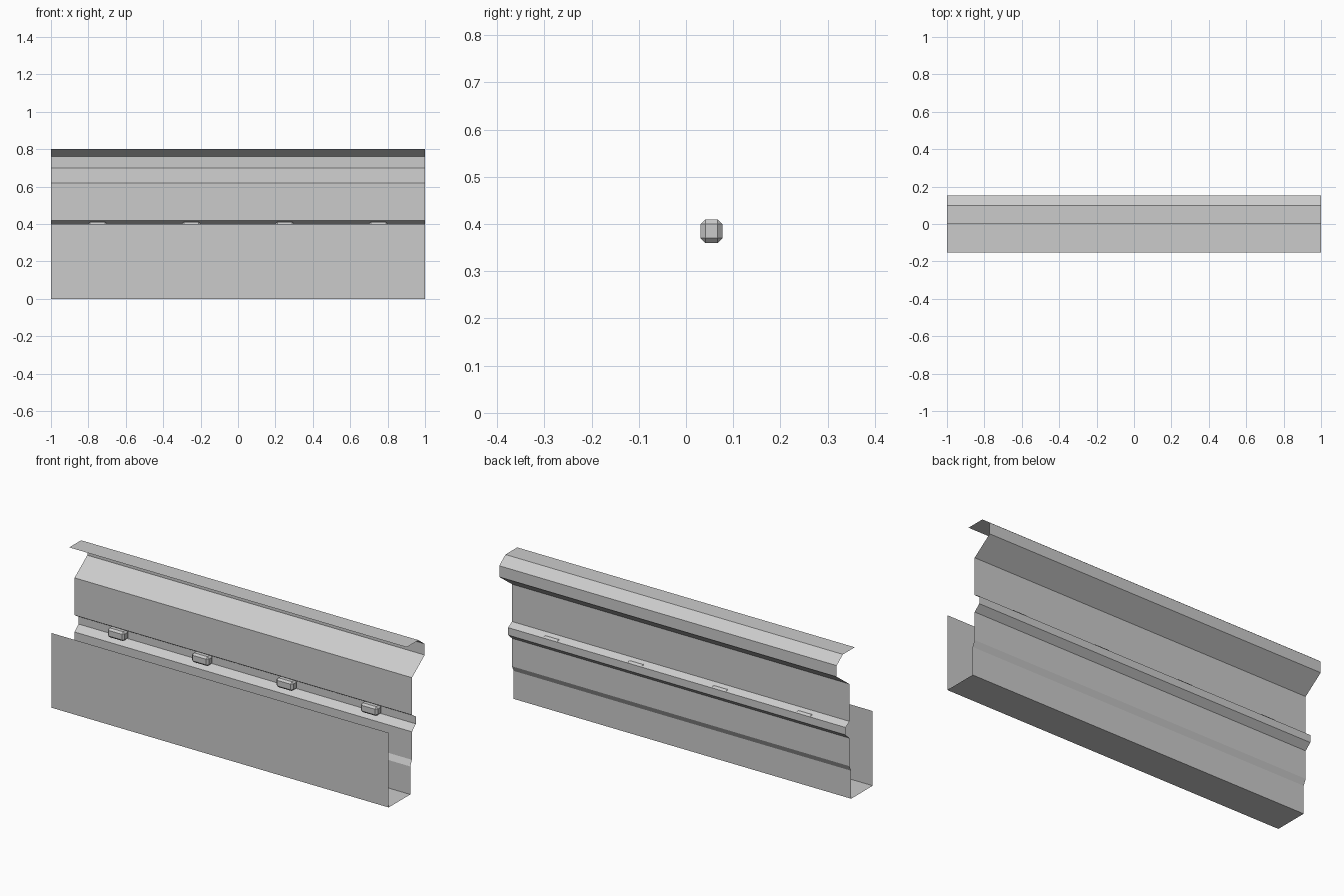
import bpy, bmesh

if "Cube" in bpy.data.objects:
    bpy.data.objects.remove(bpy.data.objects["Cube"])


def make_object(name, bm):
    mesh = bpy.data.meshes.new(name)
    bm.to_mesh(mesh)
    bm.free()
    obj = bpy.data.objects.new(name, mesh)
    bpy.context.collection.objects.link(obj)
    return obj


# Folded sheet: (y, z) cross-section swept along x
PROFILE = [
    (-0.1525, 0.40), (-0.1525, 0.0), (0.03, 0.0), (0.03, 0.15),
    (0.0445, 0.18), (0.0445, 0.33), (0.0775, 0.36), (0.0775, 0.40),
    (0.0445, 0.42), (0.0445, 0.62), (0.1525, 0.70), (0.1525, 0.76),
    (0.10, 0.80), (0.0, 0.80),
]
bm = bmesh.new()
left = [bm.verts.new((-1, y, z)) for y, z in PROFILE]
right = [bm.verts.new((1, y, z)) for y, z in PROFILE]
for i in range(len(PROFILE) - 1):
    bm.faces.new((left[i], left[i + 1], right[i + 1], right[i]))
make_object("folded_panel", bm)

# Chamfered blocks seated in the groove
for i in range(4):
    bm = bmesh.new()
    bmesh.ops.create_cube(bm, size=1)
    bmesh.ops.scale(bm, vec=(0.10, 0.046, 0.05), verts=bm.verts)
    bmesh.ops.bevel(bm, geom=bm.edges[:], offset=0.01, segments=1,
                    affect='EDGES')
    block = make_object(f"groove_block_{i + 1}", bm)
    block.location = (-0.75 + 0.5 * i, 0.054, 0.385)
